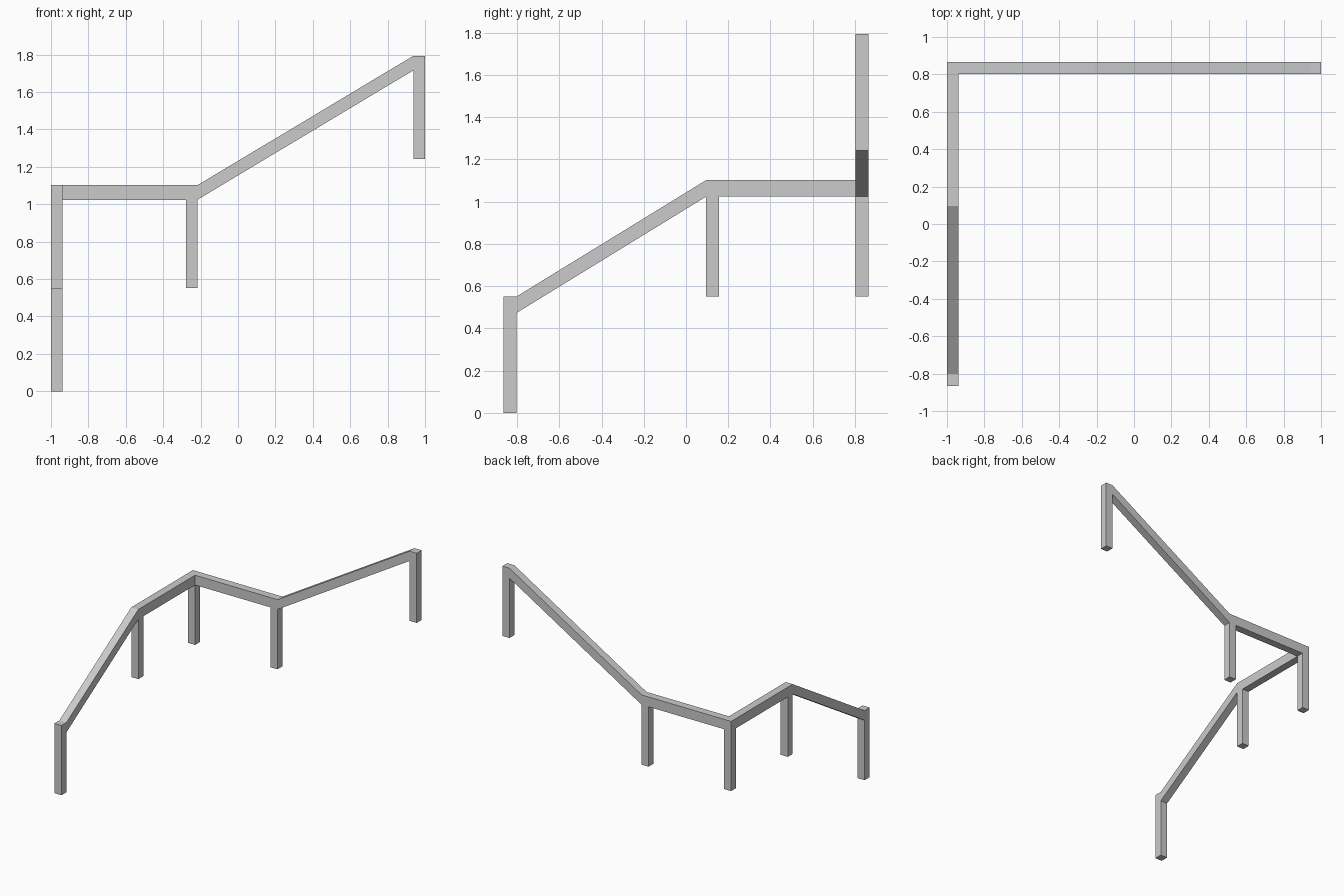
import bpy, bmesh
from mathutils import Vector

if "Cube" in bpy.data.objects:
    bpy.data.objects.remove(bpy.data.objects["Cube"])

W = 0.062      # post and rail width
H = 0.551      # post height
D = 0.078      # rail depth
Z1, Z2 = 1.102, 1.794   # landing rail top, upper end top


def extruded_outline(name, pts, to_3d, direction):
    """Extrude a side outline into a solid railing of width W."""
    bm = bmesh.new()
    face = bm.faces.new([bm.verts.new(to_3d(a, z)) for a, z in pts])
    ext = bmesh.ops.extrude_face_region(bm, geom=[face])
    moved = [g for g in ext["geom"] if isinstance(g, bmesh.types.BMVert)]
    bmesh.ops.translate(bm, verts=moved, vec=Vector(direction) * W)
    bmesh.ops.recalc_face_normals(bm, faces=bm.faces)
    me = bpy.data.meshes.new(name)
    bm.to_mesh(me)
    bm.free()
    ob = bpy.data.objects.new(name, me)
    bpy.context.collection.objects.link(ob)
    return ob


# Lower flight, left landing rail and their three posts, outlined in (y, z)
y0, y1, y2 = -0.865, 0.095, 0.865
lower = [
    (y0, 0), (y0 + W, 0), (y0 + W, H - D), (y1, Z1 - D),
    (y1, Z1 - H), (y1 + W, Z1 - H), (y1 + W, Z1 - D), (y2 - W, Z1 - D),
    (y2 - W, Z1 - H), (y2, Z1 - H), (y2, Z1), (y1, Z1), (y0 + W, H), (y0, H),
]
extruded_outline("lower_handrail", lower, lambda a, z: (-1, a, z), (1, 0, 0))

# Back landing rail, upper flight and their two posts, outlined in (x, z)
x0, x1, x2 = -1 + W, -0.279, 1.0
upper = [
    (x0, Z1 - D), (x1, Z1 - D), (x1, Z1 - H), (x1 + W, Z1 - H),
    (x1 + W, Z1 - D), (x2 - W, Z2 - D), (x2 - W, Z2 - H), (x2, Z2 - H),
    (x2, Z2), (x2 - W, Z2), (x1 + W, Z1), (x0, Z1),
]
extruded_outline("upper_handrail", upper, lambda a, z: (a, y2 - W, z), (0, 1, 0))
